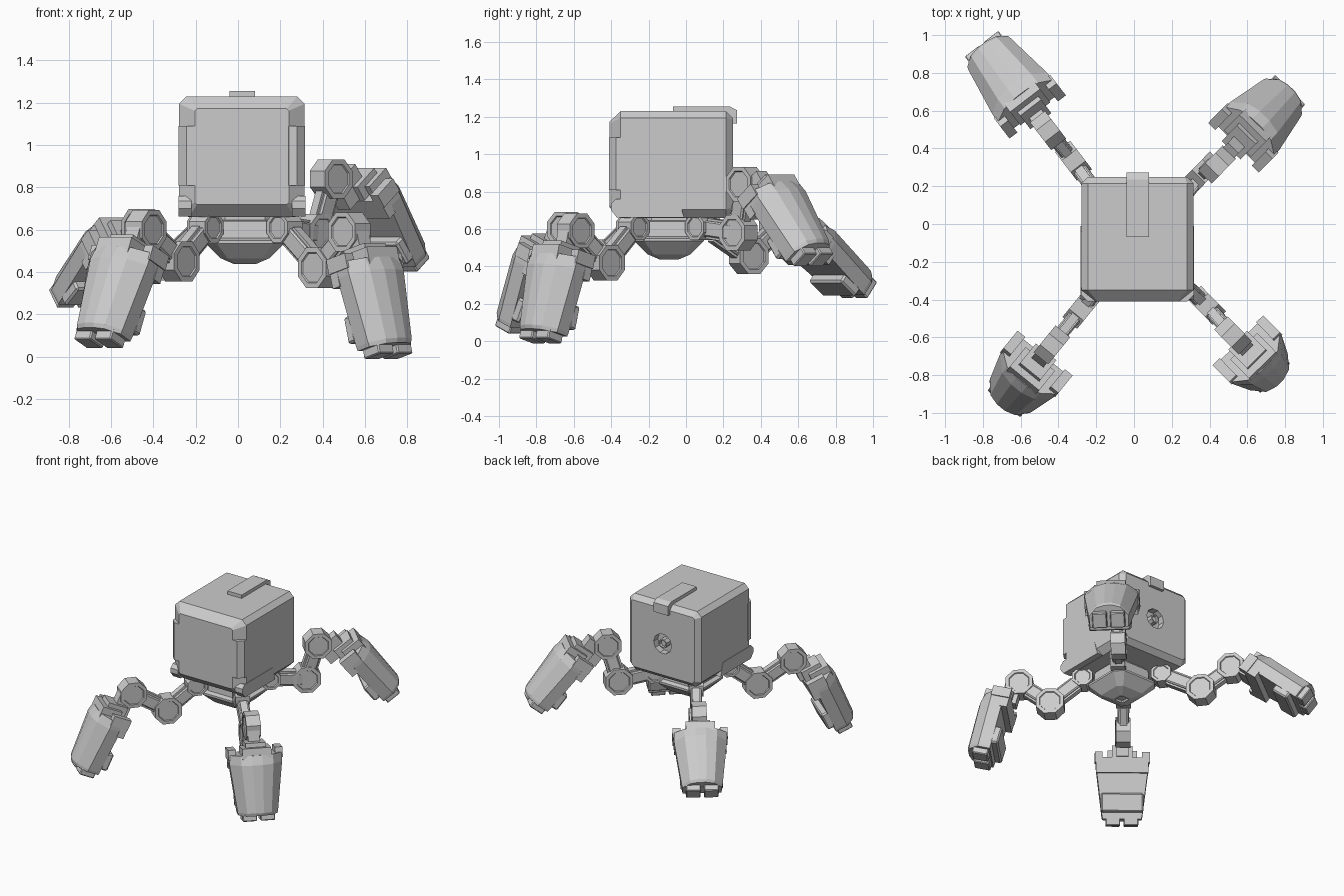
import bpy, bmesh, math
from mathutils import Vector, Matrix

cube = bpy.data.objects.get("Cube")
if cube:
    bpy.data.objects.remove(cube, do_unlink=True)

grey = bpy.data.materials.new("plain grey")
grey.use_nodes = True
grey.diffuse_color = (0.6, 0.6, 0.6, 1)
grey.node_tree.nodes["Principled BSDF"].inputs["Base Color"].default_value = (0.6, 0.6, 0.6, 1)

UP = Vector((0, 0, 1))


def finish(name, bm, frame=Matrix()):
    bmesh.ops.transform(bm, matrix=frame, verts=bm.verts)
    bmesh.ops.recalc_face_normals(bm, faces=bm.faces)
    mesh = bpy.data.meshes.new(name)
    bm.to_mesh(mesh)
    bm.free()
    mesh.materials.append(grey)
    obj = bpy.data.objects.new(name, mesh)
    bpy.context.collection.objects.link(obj)
    return obj


def axes(origin, x, y, z):
    m = Matrix((x, y, z)).transposed().to_4x4()
    m.translation = origin
    return m


def loft(name, rings, frame=Matrix()):
    """Skin a list of equal closed rings and cap both ends."""
    bm = bmesh.new()
    rows = [[bm.verts.new(p) for p in ring] for ring in rings]
    n = len(rows[0])
    for a, b in zip(rows, rows[1:]):
        for i in range(n):
            j = (i + 1) % n
            bm.faces.new((a[i], a[j], b[j], b[i]))
    bm.faces.new(rows[0][::-1])
    bm.faces.new(rows[-1])
    return finish(name, bm, frame)


def block(name, lo, hi, frame=Matrix(), bevel=0.0):
    bm = bmesh.new()
    bmesh.ops.create_cube(bm, size=1)
    for v in bm.verts:
        v.co = [(l + h) / 2 + c * (h - l) for c, l, h in zip(v.co, lo, hi)]
    if bevel:
        bmesh.ops.bevel(bm, geom=bm.edges[:], offset=bevel, segments=1, affect='EDGES')
    return finish(name, bm, frame)


def drum(name, radius, depth, frame, sides=8, dish=0.0):
    """Cylinder along local z, with an optional dished centre on each end."""
    bm = bmesh.new()
    bmesh.ops.create_cone(bm, cap_ends=True, segments=sides, radius1=radius,
                          radius2=radius, depth=depth)
    if dish:
        caps = [f for f in bm.faces if len(f.verts) == sides]
        bmesh.ops.inset_individual(bm, faces=caps, thickness=radius * 0.25, depth=0)
        bmesh.ops.inset_individual(bm, faces=caps, thickness=0.004, depth=-dish)
    spin = Matrix.Rotation(math.pi / sides, 4, 'Z')
    return finish(name, bm, frame @ spin)


# --- Boxy body ---
BX, BZ, HX, HZ = 0.018, 0.945, 0.297, 0.285


def body_ring(y, side, inset, cut, low_cut):
    a, b = HX - side, HZ - inset
    corner = [(a, b - cut), (a - cut, b), (-a + cut, b), (-a, b - cut),
              (-a, -b + low_cut), (-a + low_cut, -b), (a - low_cut, -b), (a, -b + low_cut)]
    return [(BX + x, y, BZ + z) for x, z in corner]


body = loft("body", [body_ring(-0.41, 0.075, 0.058, 0.01, 0.01),
                     body_ring(-0.35, 0, 0, 0.035, 0.045),
                     body_ring(0.215, 0, 0, 0.035, 0.045),
                     body_ring(0.25, 0.035, 0.035, 0.01, 0.02)])

# Round socket in the back of the body
back = axes(Vector((0.02, 0.25, 0.93)), Vector((1, 0, 0)), Vector((0, 0, -1)), Vector((0, 1, 0)))
cutter = drum("socket_cutter", 0.075, 0.1, back, 10)
cutter.hide_render = True
cut = body.modifiers.new("socket", 'BOOLEAN')
cut.operation, cut.object, cut.solver = 'DIFFERENCE', cutter, 'EXACT'
graph = bpy.context.evaluated_depsgraph_get()
solid = bpy.data.meshes.new_from_object(body.evaluated_get(graph))
body.modifiers.clear()
body.data = solid
bpy.data.objects.remove(cutter, do_unlink=True)
drum("socket_pin", 0.035, 0.06, back @ Matrix.Translation((0, 0, -0.03)), 8, 0.015)

# Top latch with a lip folded over the back
latch = [(-0.07, 1.22), (-0.07, 1.255), (0.235, 1.255), (0.272, 1.235), (0.272, 1.165), (0.24, 1.165)]
loft("top_latch", [[(x, y, z) for y, z in latch] for x in (-0.04, 0.08)])

for side, label in ((1, "left"), (-1, "right")):
    # Guard filling the chamfered front corner
    guard = [(HX + 0.002, -0.335), (HX + 0.002, -0.375), (HX - 0.035, -0.411),
             (HX - 0.075, -0.411), (HX - 0.09, -0.335)]
    loft(label + "_corner_guard", [[(BX + side * x, y, z) for x, y in guard] for z in (0.81, 1.09)])
    # Lower side skirt with a slanted rear end
    skirt = [(-0.37, 0.662), (-0.4, 0.7), (-0.4, 0.735), (-0.375, 0.76), (-0.04, 0.76), (-0.01, 0.662)]
    loft(label + "_skirt", [[(BX + side * x, y, z) for y, z in skirt] for x in (HX + 0.003, HX - 0.06)])

# --- Turret pod under the body, a square with wide corners facing the legs ---
PX, PY = 0.033, -0.09
profile = [(0.13, 0.69), (0.13, 0.645), (0.15, 0.64), (0.155, 0.56), (0.185, 0.55), (0.185, 0.535),
           (0.115, 0.465), (0.05, 0.437), (0.035, 0.437), (0.03, 0.45)]


def pod_ring(a, z):
    b = a * 0.72
    corners = [(a, b), (b, a), (-b, a), (-a, b), (-a, -b), (-b, -a), (b, -a), (a, -b)]
    return [(PX + x, PY + y, z) for x, y in corners]


loft("pod", [pod_ring(r, z) for r, z in profile])


# --- Legs ---
def link(name, a, b, across, width, height):
    """Beam from joint a to joint b with a raised rib on its upper and lower sides."""
    run = (b - a).normalized()
    frame = axes(a, run, across, run.cross(across))
    length = (b - a).length
    block(name, (0, -width / 2, -height / 2), (length, width / 2, height / 2), frame, 0.008)
    block(name + "_rib", (0.06, -width * 0.3, -height * 0.65),
          (length - 0.06, width * 0.3, height * 0.65), frame)


def shin_ring(w, p, s):
    """Faceted shell section: flat inside, five-sided outside."""
    half = [(w, -0.07), (w * 1.02, 0.015), (w * 0.62, p * 0.82), (w * 0.2, p)]
    pts = half + [(-x, y) for x, y in reversed(half)]
    return [(x, y, s) for x, y in pts]


def leg(name, hip, low, up, slope, offset):
    hip, low, up = Vector(hip), Vector(low), Vector(up)
    flat = Vector((up.x - hip.x, up.y - hip.y, 0)).normalized()
    across = UP.cross(flat)

    # Three octagonal joints and the beams between them
    for label, centre, r in (("hip", hip, 0.075), ("elbow", low, 0.103), ("knee", up, 0.1)):
        frame = axes(centre, flat, across.cross(flat), across)
        drum(name + "_" + label + "_joint", r, 0.1, frame, 8, 0.007)
    link(name + "_upper_link", hip, low, across, 0.08, 0.085)
    link(name + "_middle_link", low, up, across, 0.075, 0.085)

    # Shin frame: x across, y outward, z down along the shin
    down = (flat * math.cos(slope) - UP * math.sin(slope)).normalized()
    outward = down.cross(across)
    if outward.dot(flat) < 0:
        outward = -outward
    base = up + down * 0.15 + outward * offset
    f = axes(base, across, outward, down)
    loft(name + "_shin", [shin_ring(0.18, 0.09, 0.025), shin_ring(0.178, 0.11, 0.09),
                          shin_ring(0.137, 0.102, 0.425), shin_ring(0.132, 0.092, 0.445)], f)

    # Crown: centre tab, side tabs and stepped collar around the knee
    block(name + "_centre_tab", (-0.1, -0.06, -0.025), (0.1, 0.085, 0.06), f)
    block(name + "_collar", (-0.07, -0.1, -0.055), (0.07, 0.045, 0.06), f)
    block(name + "_knee_mount", (-0.04, -0.02 - offset, -0.13), (0.04, -0.02, 0.02), f)
    for s in (1, -1):
        x = sorted((s * 0.135, s * 0.188))
        block(name + "_side_tab", (x[0], -0.11, -0.012), (x[1], 0.02, 0.06), f)
        # Two toe blocks
        x = sorted((s * 0.012, s * 0.112))
        block(name + "_toe", (x[0], -0.06, 0.42), (x[1], 0.05, 0.487), f, 0.006)

    # Inner plates above and below the notch
    block(name + "_inner_top", (-0.18, -0.11, 0.025), (0.18, -0.06, 0.13), f)
    block(name + "_inner_guard", (-0.145, -0.115, 0.27), (0.145, -0.06, 0.4), f, 0.01)


legs = {
    "front_left_leg": ((0.22, -0.28, 0.61), (0.385, -0.43, 0.42), (0.525, -0.59, 0.59), 75, 0.11),
    "front_right_leg": ((-0.15, -0.29, 0.61), (-0.28, -0.45, 0.45), (-0.435, -0.64, 0.6), 66, 0.11),
    "back_left_leg": ((0.21, 0.08, 0.61), (0.37, 0.28, 0.58), (0.44, 0.315, 0.84), 52, 0.16),
    "back_right_leg": ((-0.16, 0.11, 0.61), (-0.32, 0.335, 0.455), (-0.455, 0.495, 0.605), 38, 0.08),
}
for name, (hip, low, up, angle, offset) in legs.items():
    leg(name, hip, low, up, math.radians(angle), offset)
